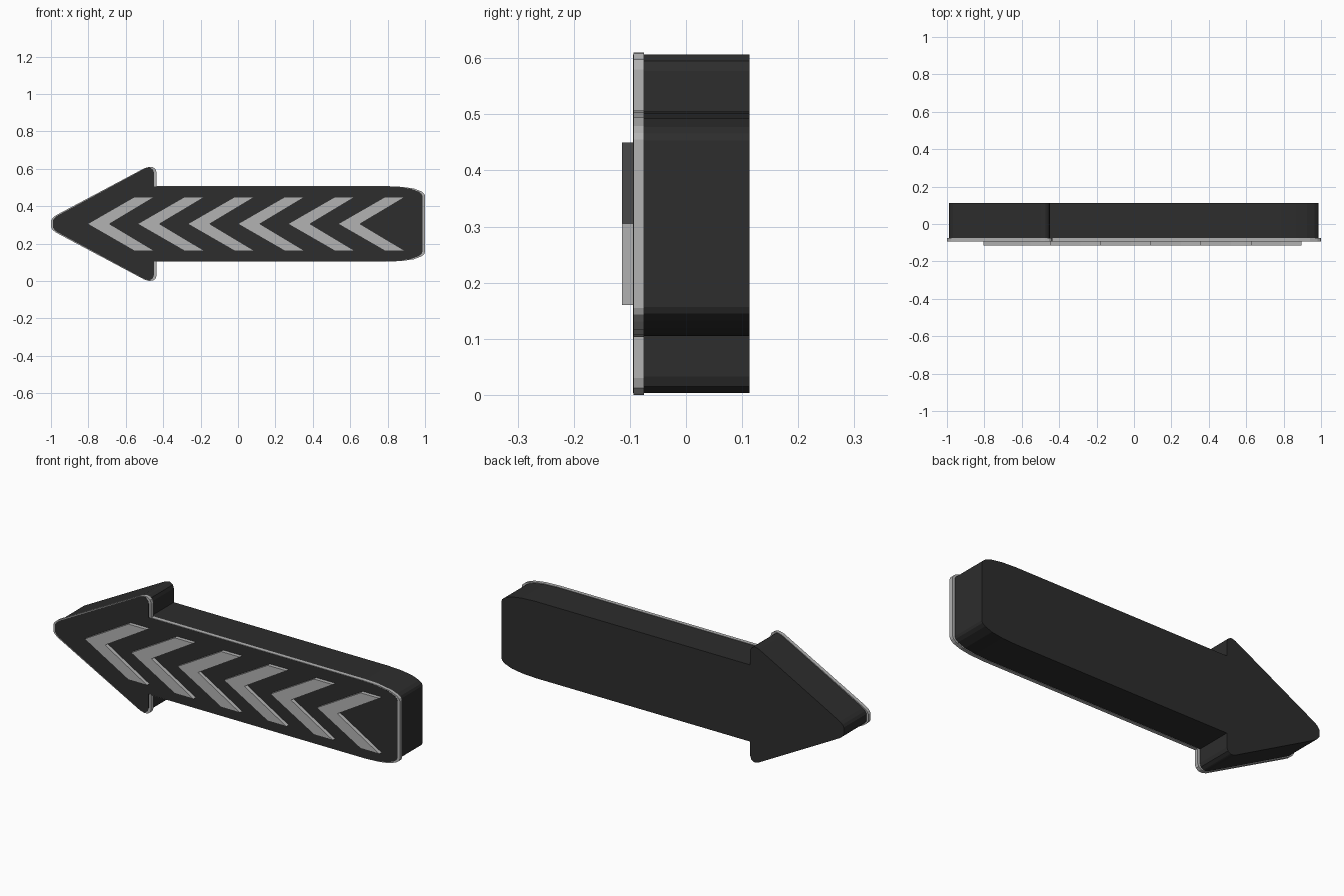
import bpy, bmesh

if "Cube" in bpy.data.objects:
    bpy.data.objects.remove(bpy.data.objects["Cube"])

MID_Z = 0.305


def material(name, value):
    m = bpy.data.materials.new(name)
    m.diffuse_color = (value, value, value, 1)
    m.use_nodes = True
    m.node_tree.nodes["Principled BSDF"].inputs["Base Color"].default_value = m.diffuse_color
    return m


def mirrored(half):
    """Close a half outline (x, height above mid line) across the mid line."""
    return half + [(x, -h) for x, h in reversed(half) if h > 0]


def extrude_profile(name, outline, y0, y1, mat):
    bm = bmesh.new()
    face = bm.faces.new([bm.verts.new((x, y0, MID_Z + h)) for x, h in outline])
    ext = bmesh.ops.extrude_face_region(bm, geom=[face], use_keep_orig=True)
    verts = [g for g in ext["geom"] if isinstance(g, bmesh.types.BMVert)]
    bmesh.ops.translate(bm, verts=verts, vec=(0, y1 - y0, 0))
    bmesh.ops.recalc_face_normals(bm, faces=bm.faces)
    mesh = bpy.data.meshes.new(name)
    bm.to_mesh(mesh)
    bm.free()
    mesh.materials.append(mat)
    obj = bpy.data.objects.new(name, mesh)
    bpy.context.collection.objects.link(obj)
    return obj


dark = material("dark_grey", 0.026)
light = material("light_grey", 0.45)

# Upper half of the arrow outline, from the tip to the tail end
rim_half = [(-1.0, 0.018), (-0.992, 0.031), (-0.978, 0.043), (-0.955, 0.056),
            (-0.50, 0.298), (-0.475, 0.305), (-0.455, 0.303), (-0.441, 0.293),
            (-0.435, 0.275), (-0.435, 0.202), (0.80, 0.202), (0.88, 0.198),
            (0.94, 0.189), (0.98, 0.174), (0.995, 0.162), (1.0, 0.15)]


def body_point(p):
    x, h = p
    shift = 0.01 if x < -0.9 else (-0.014 if x > -0.46 else 0)
    return x + shift, h * 0.99


# Thin light rim plate around the front edge
extrude_profile("front_rim", mirrored(rim_half), -0.094, -0.075, light)

# Thick dark arrow body, filling the rim to the front
extrude_profile("arrow_body", mirrored([body_point(p) for p in rim_half]),
                -0.0945, 0.113, dark)

# Row of raised chevrons
for i in range(6):
    x = -0.805 + i * 0.268
    chevron = [(x, 0), (x + 0.252, 0.145), (x + 0.36, 0.145),
               (x + 0.118, 0), (x + 0.36, -0.145), (x + 0.252, -0.145)]
    extrude_profile(f"chevron_{i + 1}", chevron, -0.114, -0.09, light)
